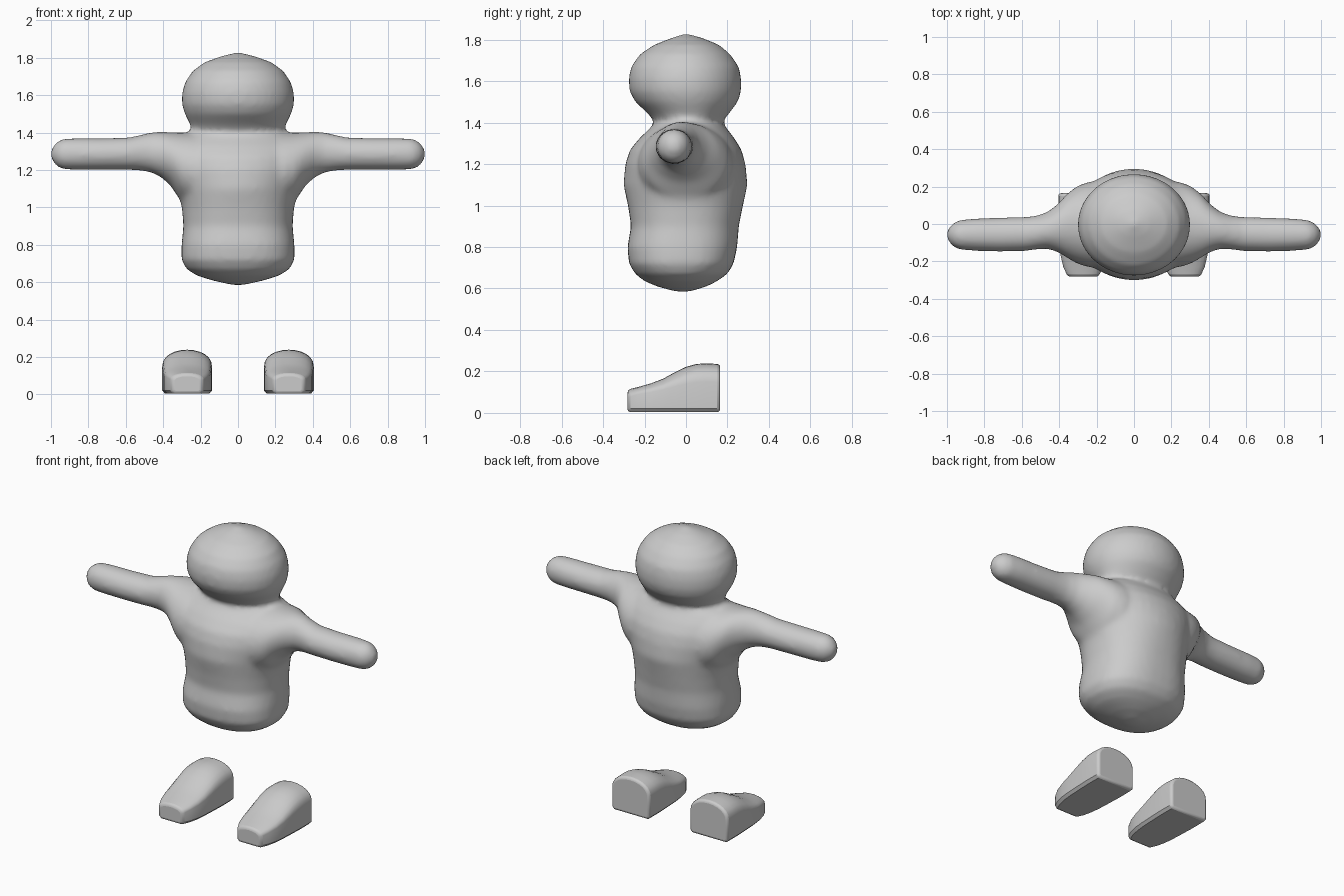
import bpy, bmesh
from math import sin, cos, pi, copysign


def loft(bm, rings):
    """Skin a list of closed point rings and cap both ends."""
    vs = [[bm.verts.new(p) for p in r] for r in rings]
    n = len(vs[0])
    for a, b in zip(vs, vs[1:]):
        for i in range(n):
            j = (i + 1) % n
            bm.faces.new((a[i], a[j], b[j], b[i]))
    bm.faces.new(vs[0][::-1])
    bm.faces.new(vs[-1])


def oval(n, e):
    """Unit superellipse points."""
    f = lambda v: copysign(abs(v) ** (2 / e), v)
    return [(f(cos(2 * pi * i / n)), f(sin(2 * pi * i / n))) for i in range(n)]


def finish(bm, name):
    bmesh.ops.recalc_face_normals(bm, faces=bm.faces)
    me = bpy.data.meshes.new(name)
    bm.to_mesh(me)
    bm.free()
    ob = bpy.data.objects.new(name, me)
    bpy.context.collection.objects.link(ob)
    for o in bpy.context.selected_objects:
        o.select_set(False)
    ob.select_set(True)
    bpy.context.view_layer.objects.active = ob
    return ob


# Torso and head: z, half width, front y, back y, squareness
trunk = [
    (.585, .03, -.05, .02, 2), (.61, .14, -.14, .10, 2.1), (.635, .22, -.20, .15, 2.2),
    (.67, .275, -.245, .20, 2.3), (.72, .303, -.275, .23, 2.4), (.80, .302, -.283, .247, 2.4),
    (.90, .292, -.265, .255, 2.3), (1.0, .30, -.28, .275, 2.2), (1.1, .325, -.302, .297, 2),
    (1.2, .36, -.293, .287, 2), (1.27, .37, -.27, .268, 2), (1.33, .36, -.22, .23, 2),
    (1.38, .31, -.165, .19, 2), (1.405, .245, -.153, .175, 2), (1.44, .255, -.18, .205, 2),
    (1.5, .285, -.245, .25, 2), (1.55, .30, -.272, .266, 2), (1.61, .30, -.277, .267, 2),
    (1.67, .283, -.265, .255, 2), (1.73, .242, -.222, .213, 2), (1.775, .18, -.155, .16, 2),
    (1.808, .09, -.07, .08, 2), (1.828, .01, -.01, .01, 2)]
bm = bmesh.new()
loft(bm, [[(w * u, (f + b) / 2 + (b - f) / 2 * v, z) for u, v in oval(40, e)]
          for z, w, f, b, e in trunk])

# Arms: x, front y, back y, bottom z, top z; one tube running through the shoulders
arm = [
    (.0, -.24, .23, 1.0, 1.395), (.25, -.23, .225, 1.0, 1.40), (.31, -.21, .20, 1.04, 1.40),
    (.36, -.18, .16, 1.115, 1.402), (.41, -.15, .105, 1.16, 1.405), (.46, -.133, .066, 1.185, 1.402),
    (.52, -.136, .045, 1.197, 1.388), (.58, -.145, .038, 1.20, 1.374), (.72, -.148, .034, 1.20, 1.37),
    (.85, -.144, .03, 1.20, 1.37), (.93, -.138, .022, 1.202, 1.368), (.968, -.122, .005, 1.218, 1.352),
    (.99, -.095, -.02, 1.245, 1.325), (1.003, -.07, -.045, 1.275, 1.295)]
stations = [(-x, *r) for x, *r in arm[:0:-1]] + arm
loft(bm, [[(x, (f + b) / 2 + (b - f) / 2 * u, (lo + hi) / 2 + (hi - lo) / 2 * v)
           for u, v in oval(32, 2)] for x, f, b, lo, hi in stations])
body = finish(bm, "body")

# Melt the parts into one soft skin
m = body.modifiers.new("fuse", 'REMESH')
m.mode = 'VOXEL'
m.voxel_size = .016
m.use_smooth_shade = True
m = body.modifiers.new("soften", 'SMOOTH')
m.factor = .5
m.iterations = 8

# Feet: y, half width, side height, top height
shoe = [
    (-.282, .082, .075, .112), (-.23, .106, .09, .125), (-.17, .12, .10, .142),
    (-.11, .126, .112, .165), (-.05, .129, .128, .198), (.0, .131, .14, .222),
    (.05, .133, .148, .236), (.10, .133, .15, .239), (.165, .132, .148, .235)]
for side, name in ((-1, "left_foot"), (1, "right_foot")):
    bm = bmesh.new()
    rings = []
    for y, w, s, t in shoe:
        sec = [(-w + .015, .004), (w - .015, .004), (w, .02)]
        sec += [(w * cos(pi * i / 12) if i else w, s + (t - s) * sin(pi * i / 12) ** .9)
                for i in range(12)]
        sec += [(-w, s), (-w, .02)]
        rings.append([(side * .272 + x, y, z) for x, z in sec])
    loft(bm, rings)
    foot = finish(bm, name)
    b = foot.modifiers.new("soft_edges", 'BEVEL')
    b.width = .015
    b.segments = 3
    b.limit_method = 'ANGLE'
    b.angle_limit = 1.0
    bpy.ops.object.shade_smooth_by_angle(angle=.7)
